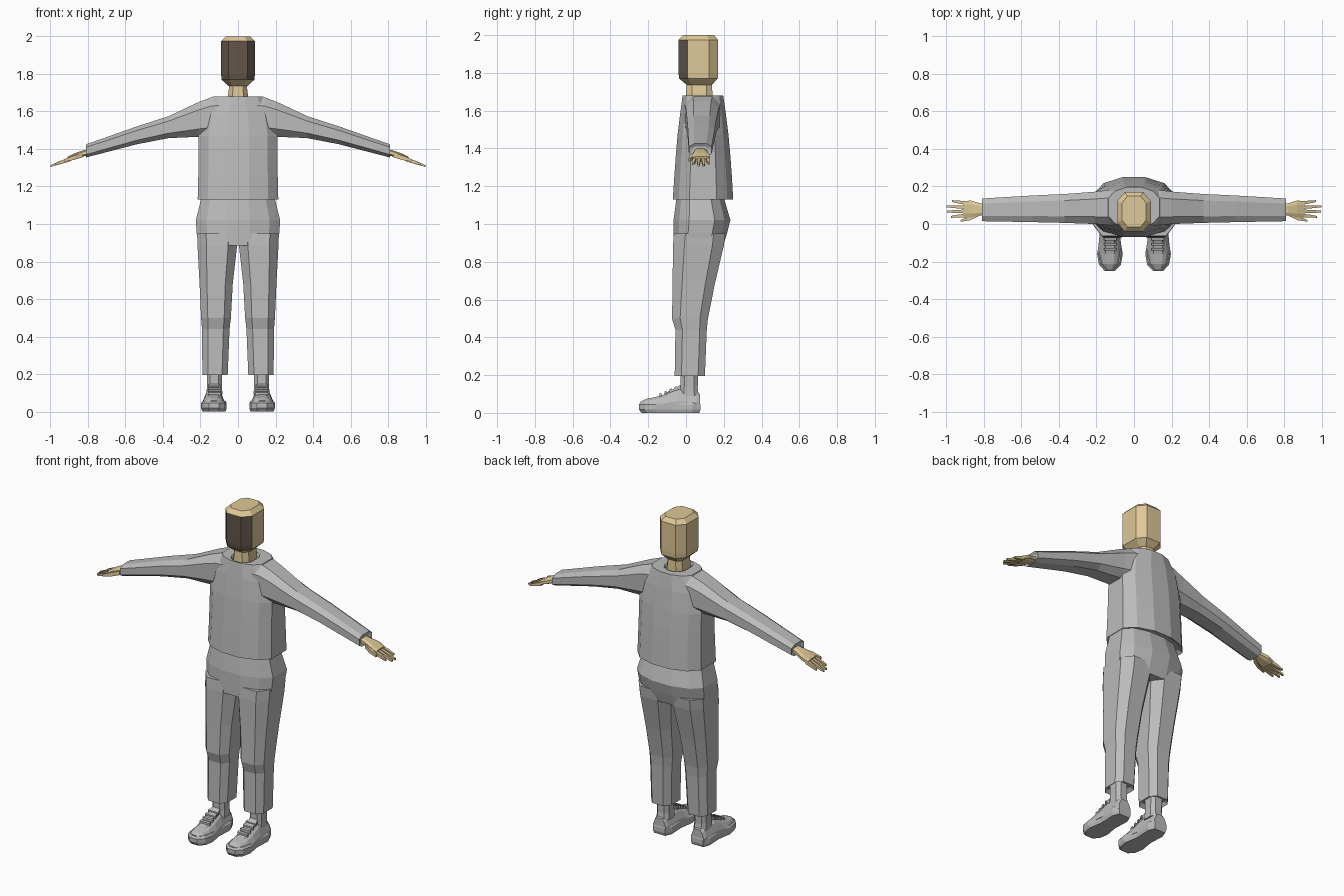
import bpy, bmesh


def material(name, rgb):
    m = bpy.data.materials.new(name)
    m.diffuse_color = (*rgb, 1)
    return m


GREY = material("grey cloth", (0.50, 0.50, 0.50))
SKIN = material("skin", (0.73, 0.58, 0.31))
BROWN = material("dark face", (0.125, 0.092, 0.07))

# Unit cross-sections, scaled into the box of each ring
OCT = [(1, -.55), (1, .55), (.55, 1), (-.55, 1), (-1, .55), (-1, -.55), (-.55, -1), (.55, -1)]
BODY = [(1, -.45), (1, .45), (.75, .8), (.28, 1), (-.28, 1), (-.75, .8),
        (-1, .45), (-1, -.45), (-.75, -.8), (-.28, -1), (.28, -1), (.75, -.8)]
BOX = [(1, -1), (1, 1), (-1, 1), (-1, -1)]
UPPER = [(1, -1), (1, -.35), (.72, .55), (.4, 1), (-.4, 1), (-.72, .55), (-1, -.35), (-1, -1)]
SOLE = [(.6, 1), (.85, .75), (.78, .1), (1, -.45), (.85, -.8), (.4, -1),
        (-.4, -1), (-.85, -.8), (-1, -.45), (-.78, .1), (-.85, .75), (-.6, 1)]


def loft(name, shape, rings, axis="Z", mat=GREY, mirror=False):
    """Skin rings (a0, a1, b0, b1, t) stacked along an axis, with capped ends."""
    bm = bmesh.new()
    loops = []
    for a0, a1, b0, b1, t in rings:
        loop = []
        for u, v in shape:
            a = (a0 + a1) / 2 + u * (a1 - a0) / 2
            b = (b0 + b1) / 2 + v * (b1 - b0) / 2
            loop.append(bm.verts.new({"Z": (a, b, t), "X": (t, a, b), "Y": (a, t, b)}[axis]))
        loops.append(loop)
    n = len(shape)
    for lo, hi in zip(loops, loops[1:]):
        for i in range(n):
            j = (i + 1) % n
            bm.faces.new((lo[i], lo[j], hi[j], hi[i]))
    bm.faces.new(loops[0])
    bm.faces.new(loops[-1])
    bmesh.ops.recalc_face_normals(bm, faces=bm.faces)
    me = bpy.data.meshes.new(name)
    bm.to_mesh(me)
    bm.free()
    me.materials.append(mat)
    ob = bpy.data.objects.new(name, me)
    bpy.context.collection.objects.link(ob)
    if mirror:
        ob.modifiers.new("mirror", "MIRROR").use_mirror_merge = False
    return ob


def wide(w, y0, y1, z):
    """Ring centred on x = 0."""
    return (-w, w, y0, y1, z)


# Head, with the front panels dark
head = loft("head", OCT, [
    wide(.05, .005, .135, 1.735), wide(.088, -.036, .168, 1.77),
    wide(.09, -.04, .17, 1.80), wide(.09, -.04, .17, 1.975), wide(.065, -.015, .148, 2.0)], mat=SKIN)
head.data.materials.append(BROWN)
for p in head.data.polygons:
    if p.normal.y < -.3 and abs(p.normal.z) < .3 and p.center.z > 1.78:
        p.material_index = 1
loft("neck", OCT, [wide(.055, -.002, .142, 1.65), wide(.053, 0, .14, 1.69),
                   wide(.046, .003, .137, 1.74)], mat=SKIN)

# Sweater body with a sunken collar
loft("sweater_body", BODY, [
    wide(.19, -.045, .22, 1.15), wide(.215, -.07, .25, 1.13), wide(.212, -.062, .243, 1.25),
    wide(.21, -.054, .235, 1.36), wide(.21, -.045, .225, 1.47), wide(.19, -.03, .21, 1.59),
    wide(.135, -.018, .197, 1.68), wide(.068, -.012, .155, 1.68), wide(.06, -.005, .148, 1.665)])

# Sleeves
loft("sleeves", OCT, [
    (-.01, .185, 1.47, 1.68, .10), (-.005, .18, 1.468, 1.675, .145), (.0, .172, 1.465, 1.65, .21),
    (.006, .16, 1.458, 1.575, .37), (.01, .152, 1.425, 1.52, .54),
    (.015, .136, 1.355, 1.425, .81), (.03, .12, 1.37, 1.41, .80)], "X", mirror=True)

# Hands: palm, four fingers and a thumb
loft("palms", OCT, [(.045, .11, 1.368, 1.402, .78), (.045, .11, 1.362, 1.395, .82),
                    (.035, .125, 1.345, 1.378, .87), (.035, .122, 1.332, 1.358, .91)],
     "X", SKIN, True)
for i, (y, tip, dy) in enumerate([(.046, .975, -.008), (.068, .998, -.002),
                                  (.09, 1.0, .004), (.112, .97, .010)]):
    drop = (tip - .9) * .36
    loft(f"finger_{i + 1}", BOX, [
        (y - .009, y + .009, 1.334, 1.356, .895),
        (y + dy * .5 - .008, y + dy * .5 + .008, 1.336 - drop / 2, 1.354 - drop / 2, (.9 + tip) / 2),
        (y + dy - .005, y + dy + .005, 1.34 - drop, 1.35 - drop, tip)], "X", SKIN, True)
loft("thumbs", BOX, [(.04, .065, 1.355, 1.38, .83), (.02, .04, 1.342, 1.366, .875),
                     (.012, .022, 1.332, 1.346, .925)], "X", SKIN, True)

# Trousers: hips and tapered legs
loft("trouser_hips", BODY, [
    wide(.212, -.067, .197, .885), wide(.22, -.067, .217, .95), wide(.225, -.066, .235, 1.02),
    wide(.195, -.05, .2, 1.14), wide(.185, -.045, .195, 1.18)])
loft("trouser_legs", OCT, [
    (.075, .175, -.04, .08, .215), (.055, .19, -.06, .10, .195), (.045, .192, -.056, .11, .44),
    (.038, .197, -.074, .116, .50), (.028, .205, -.071, .152, .68), (.005, .216, -.069, .2, .885),
    (.004, .218, -.064, .208, .95)], mirror=True)

# Ankles
loft("ankles", OCT, [(.082, .168, -.035, .068, .09), (.086, .166, -.03, .062, .13),
                     (.086, .166, -.03, .064, .23)], mirror=True)

# Shoes: sole, upper, tongue and laces
loft("shoe_soles", SOLE, [(.066, .19, -.235, .07, 0), (.06, .197, -.25, .076, .018),
                          (.06, .197, -.25, .076, .045), (.068, .189, -.238, .072, .056)], mirror=True)
loft("shoe_uppers", UPPER, [
    (.10, .158, .03, .06, -.24), (.078, .18, .03, .074, -.212), (.068, .19, .03, .084, -.16),
    (.07, .188, .03, .102, -.10), (.076, .182, .03, .128, -.04), (.078, .18, .03, .118, .01),
    (.08, .178, .03, .112, .055), (.086, .172, .03, .10, .074)], "Y", mirror=True)
loft("shoe_tongues", BOX, [(.105, .15, .07, .104, -.11), (.1, .155, .10, .135, -.05),
                           (.102, .153, .12, .148, -.03)], "Y", mirror=True)
for i in range(4):
    y, z = -.135 + i * .027, .092 + i * .0115
    loft(f"lace_{i + 1}", BOX, [(.094, .161, z - .008, z + .010, y - .006),
                                (.094, .161, z - .004, z + .014, y + .006)], "Y", mirror=True)
